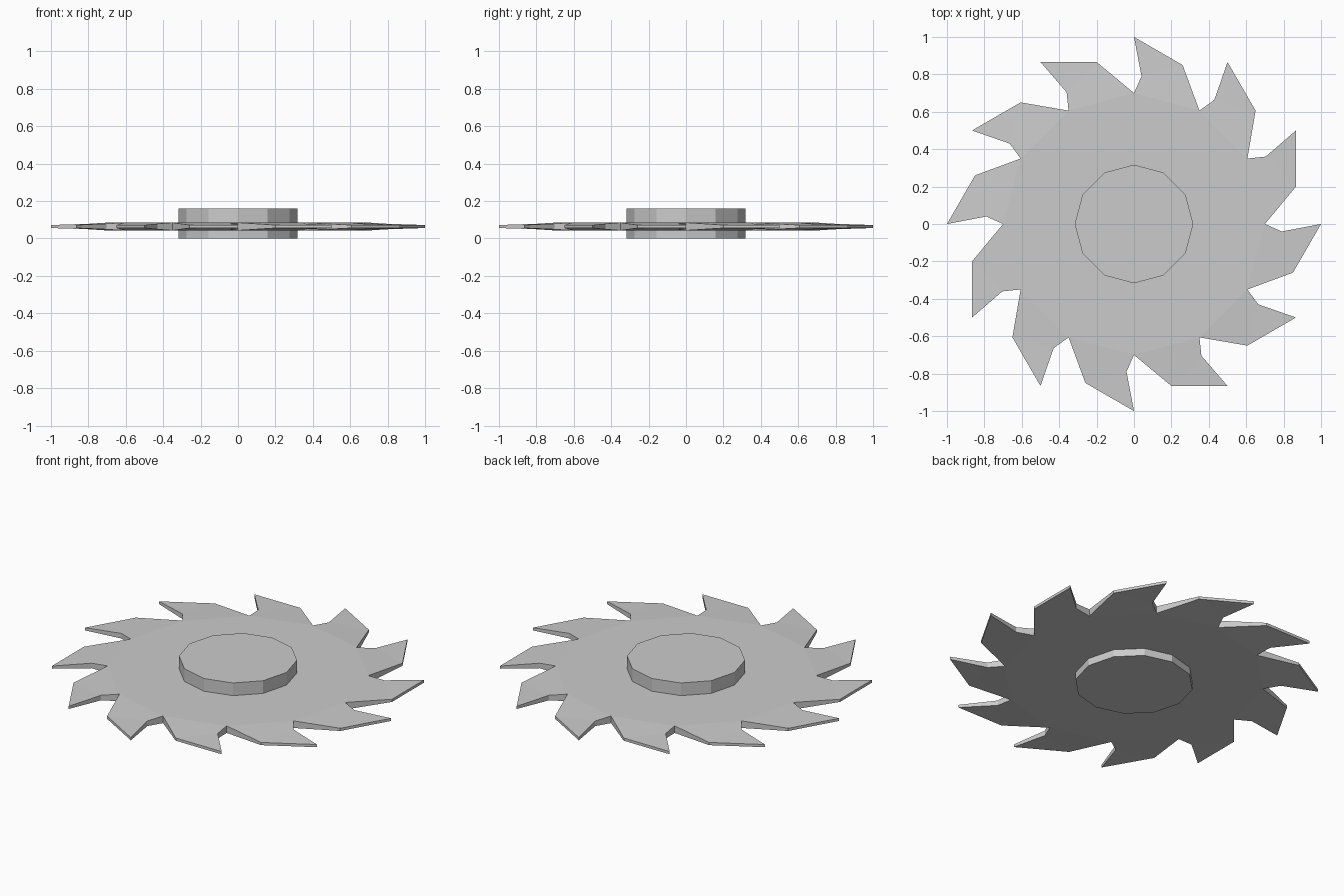
import bpy, bmesh
from mathutils import Matrix, Vector
from math import radians

if "Cube" in bpy.data.objects:
    bpy.data.objects.remove(bpy.data.objects["Cube"])

TEETH = 12
MID_Z = 0.064
# one tooth, clockwise: x, y, half thickness (root, gullet, tip, back)
TOOTH = [(0, 0.70, 0.021), (0.04, 0.79, 0.015), (0, 1.0, 0.008), (0.26, 0.85, 0.008)]


def finish(bm, name):
    bmesh.ops.recalc_face_normals(bm, faces=bm.faces)
    mesh = bpy.data.meshes.new(name)
    bm.to_mesh(mesh)
    bm.free()
    obj = bpy.data.objects.new(name, mesh)
    bpy.context.collection.objects.link(obj)
    return obj


# Blade: flat core with teeth that thin towards the tips
bm = bmesh.new()
rings = []
for side in (1, -1):
    ring = []
    for i in range(TEETH):
        rot = Matrix.Rotation(radians(-360 / TEETH * i), 3, 'Z')
        ring += [bm.verts.new(rot @ Vector((x, y, MID_Z + side * h))) for x, y, h in TOOTH]
    n = len(ring)
    bm.faces.new(ring[::4])
    for i in range(0, n, 4):
        root, gullet, tip, back = ring[i:i + 4]
        bm.faces.new((root, gullet, back, ring[(i + 4) % n]))
        bm.faces.new((gullet, tip, back))
    rings.append(ring)
top, bottom = rings
for i in range(n):
    j = (i + 1) % n
    bm.faces.new((top[i], top[j], bottom[j], bottom[i]))
finish(bm, "saw_blade")

# Hub: twelve-sided disc through the blade, corners on the axes
bm = bmesh.new()
bmesh.ops.create_cone(bm, cap_ends=True, segments=12, radius1=0.317, radius2=0.317,
                      depth=0.16, matrix=Matrix.Translation((0, 0, 0.08)))
finish(bm, "hub")
